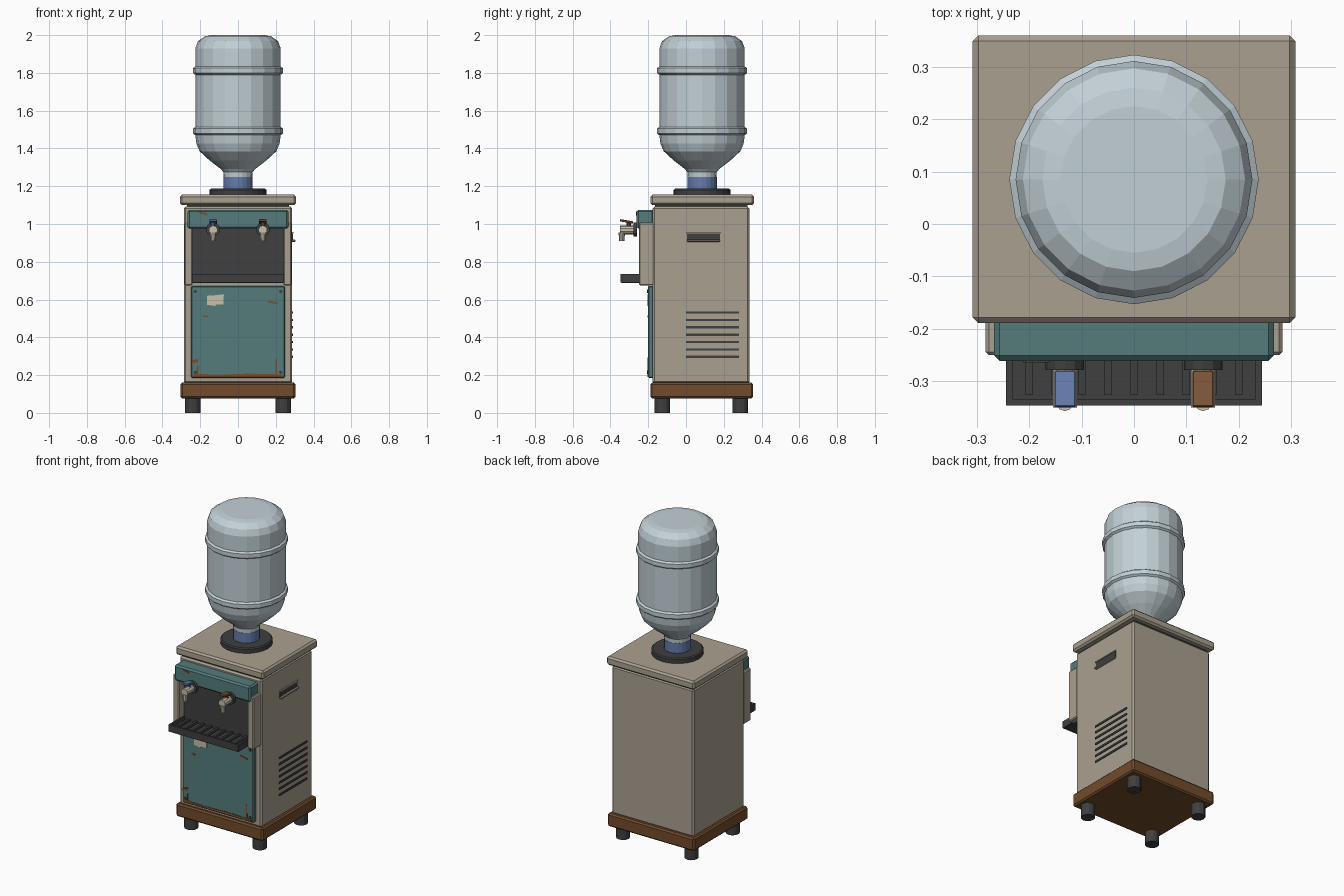
import bpy, bmesh, math
from mathutils import Matrix, Vector

cube = bpy.data.objects.get("Cube")
if cube:
    bpy.data.objects.remove(cube, do_unlink=True)


def colour(name, r, g, b):
    m = bpy.data.materials.new(name)
    m.diffuse_color = (r, g, b, 1)
    m.use_nodes = True
    bsdf = m.node_tree.nodes["Principled BSDF"]
    bsdf.inputs["Base Color"].default_value = (r, g, b, 1)
    bsdf.inputs["Roughness"].default_value = 0.7
    return m


beige = colour("beige enamel", .40, .355, .28)
teal = colour("teal panel", .09, .2, .2)
brown = colour("brown base", .17, .07, .024)
rust = colour("rust", .2, .075, .025)
dark = colour("dark plastic", .05, .05, .052)
blue = colour("blue plastic", .13, .2, .42)
clear = colour("pale bottle", .54, .63, .67)
cream = colour("cream plastic", .58, .52, .41)
red_brown = colour("hot lever brown", .2, .095, .04)


def finish(name, bm, mat):
    bmesh.ops.recalc_face_normals(bm, faces=bm.faces)
    me = bpy.data.meshes.new(name)
    bm.to_mesh(me)
    bm.free()
    me.materials.append(mat)
    ob = bpy.data.objects.new(name, me)
    bpy.context.collection.objects.link(ob)
    return ob


def box(name, x, y, z, mat, bevel=0.0):
    """Box from (min, max) pairs, optionally chamfered."""
    bm = bmesh.new()
    bmesh.ops.create_cube(bm, size=1)
    for v in bm.verts:
        for i, (lo, hi) in enumerate((x, y, z)):
            v.co[i] = (lo + hi) / 2 + v.co[i] * (hi - lo)
    if bevel:
        bmesh.ops.bevel(bm, geom=bm.edges[:], offset=bevel, segments=1, affect='EDGES')
    return finish(name, bm, mat)


def lathe(name, profile, centre, mat, sides=20, axis='Z'):
    """Closed turned solid from (radius, height) points."""
    bm = bmesh.new()
    rings = []
    for r, h in profile:
        angles = [math.tau * i / sides for i in range(sides)]
        rings.append([bm.verts.new((r * math.sin(a), r * math.cos(a), h)) for a in angles])
    for a, b in zip(rings, rings[1:]):
        for i in range(sides):
            j = (i + 1) % sides
            bm.faces.new((a[i], a[j], b[j], b[i]))
    bm.faces.new(rings[0])
    bm.faces.new(rings[-1])
    if axis == 'Y':   # height runs toward the front
        bm.transform(Matrix.Rotation(math.pi / 2, 4, 'X'))
    bm.transform(Matrix.Translation(centre))
    return finish(name, bm, mat)


def patch(name, points, y, mat):
    """Thin painted plate on a front face, from (x, z) points."""
    bm = bmesh.new()
    face = bm.faces.new([bm.verts.new((px, y, pz)) for px, pz in points])
    out = bmesh.ops.extrude_face_region(bm, geom=[face])
    for v in out["geom"]:
        if isinstance(v, bmesh.types.BMVert):
            v.co.y += 0.004
    return finish(name, bm, mat)


# Cabinet, base, lid and feet
box("cabinet", (-.287, .287), (-.177, .336), (.155, 1.092), beige, .01)
box("lid_gasket", (-.27, .27), (-.165, .325), (1.08, 1.11), dark)
box("lid", (-.308, .308), (-.189, .36), (1.1, 1.155), beige, .011)
box("base", (-.304, .304), (-.189, .355), (.077, .16), brown, .009)
for side in (-1, 1):
    for end, fy in (("front", -.125), ("back", .288)):
        lathe(f"{end}_foot", [(.041, 0), (.041, .08)], (side * .24, fy, 0), dark, 12)

# Dispensing bay
box("bay_back", (-.245, .245), (-.2, -.17), (.69, .98), dark)
for side in (-1, 1):
    box("bay_cheek", tuple(sorted((side * .24, side * .283))), (-.25, -.17),
        (.675, 1.007), beige, .006)
box("header", (-.267, .267), (-.261, -.17), (.975, 1.075), teal, .01)

# Drip tray with rim and ribs
box("tray_floor", (-.244, .244), (-.345, -.18), (.688, .712), dark, .004)
box("tray_front_rim", (-.244, .244), (-.346, -.334), (.69, .735), dark)
for side in (-1, 1):
    box("tray_side_rim", tuple(sorted((side * .232, side * .244))), (-.34, -.18), (.69, .735), dark)
for i in range(-4, 5):
    box("tray_rib", (i * .05 - .007, i * .05 + .007), (-.326, -.2), (.705, .726), dark)

# Lower door, screws and worn marks
box("door", (-.249, .249), (-.202, -.17), (.185, .672), teal, .006)
for sx in (-.226, .226):
    for sz in (.215, .643):
        lathe("door_screw", [(.009, 0), (.009, .007)], (sx, -.2, sz), dark, 8, 'Y')
patch("torn_label", [(-.165, .572), (-.12, .566), (-.115, .575), (-.077, .575),
                     (-.075, .628), (-.13, .622), (-.163, .62)], -.205, cream)
marks = {
    "bottom_rust": [(-.235, .191), (.235, .191), (.235, .204), (.05, .208), (-.1, .202), (-.235, .208)],
    "left_rust_run": [(-.222, .205), (-.21, .205), (-.21, .25), (-.218, .245)],
    "right_rust_run": [(.198, .205), (.207, .205), (.205, .292), (.2, .29)],
    "left_rust_chip": [(-.247, .262), (-.212, .268), (-.21, .288), (-.245, .278)],
    "right_rust_chip": [(.155, .586), (.207, .574), (.21, .584), (.16, .594)],
    "small_rust_chip": [(-.187, .508), (-.16, .506), (-.162, .516), (-.185, .516)],
}
for name, pts in marks.items():
    patch(name, pts, -.205, rust)
patch("header_rust_chip", [(-.212, 1.06), (-.165, 1.046), (-.16, 1.056), (-.205, 1.066)], -.264, rust)


# Taps: flange, barrel, spout and tilted lever
def tap(label, x, lever_mat):
    lathe(label + "_tap_flange", [(.037, 0), (.037, .019)], (x, -.26, .972), dark, 12, 'Y')
    lathe(label + "_tap_barrel", [(.024, 0), (.024, .074)], (x, -.276, .968), cream, 10, 'Y')
    lathe(label + "_tap_spout", [(.014, 0), (.017, .045)], (x, -.34, .91), cream, 10)
    lathe(label + "_lever_stem", [(.011, 0), (.011, .03)], (x, -.303, .985), lever_mat, 8)
    lever = box(label + "_lever", (-.02, .02), (-.035, .035), (-.006, .006), lever_mat, .002)
    lever.location = Vector((x, -.315, 1.014))
    lever.rotation_euler.x = math.radians(-10)


tap("cold", -.132, blue)
tap("hot", .132, red_brown)

# Side grip and vents on the left wall
box("grip_recess", (.28, .291), (.005, .18), (.912, .953), dark)
box("grip_lip", (.28, .304), (.005, .18), (.906, .918), beige, .003)
box("grip_hood", (.28, .295), (.003, .182), (.95, .957), beige)
for i in range(7):
    z = .297 + i * .039
    box("vent_slot", (.28, .292), (0, .28), (z - .006, z + .006), dark)

# Bottle with hoops, collar and cap
mid = (0, .085, 0)
lathe("bottle_collar", [(.15, 1.15), (.15, 1.181), (.143, 1.187)], mid, dark, 24)
lathe("bottle_cap", [(.078, 1.18), (.078, 1.25)], mid, blue)


def hoop(z):
    return [(.226, z - .022), (.238, z - .013), (.238, z + .013), (.226, z + .022)]


lathe("bottle", [(.076, 1.24), (.078, 1.275), (.092, 1.292), (.15, 1.336), (.203, 1.385),
                 (.22, 1.425)] + hoop(1.492) + hoop(1.812) +
      [(.226, 1.93), (.212, 1.968), (.175, 1.994), (.14, 2)], mid, clear)
